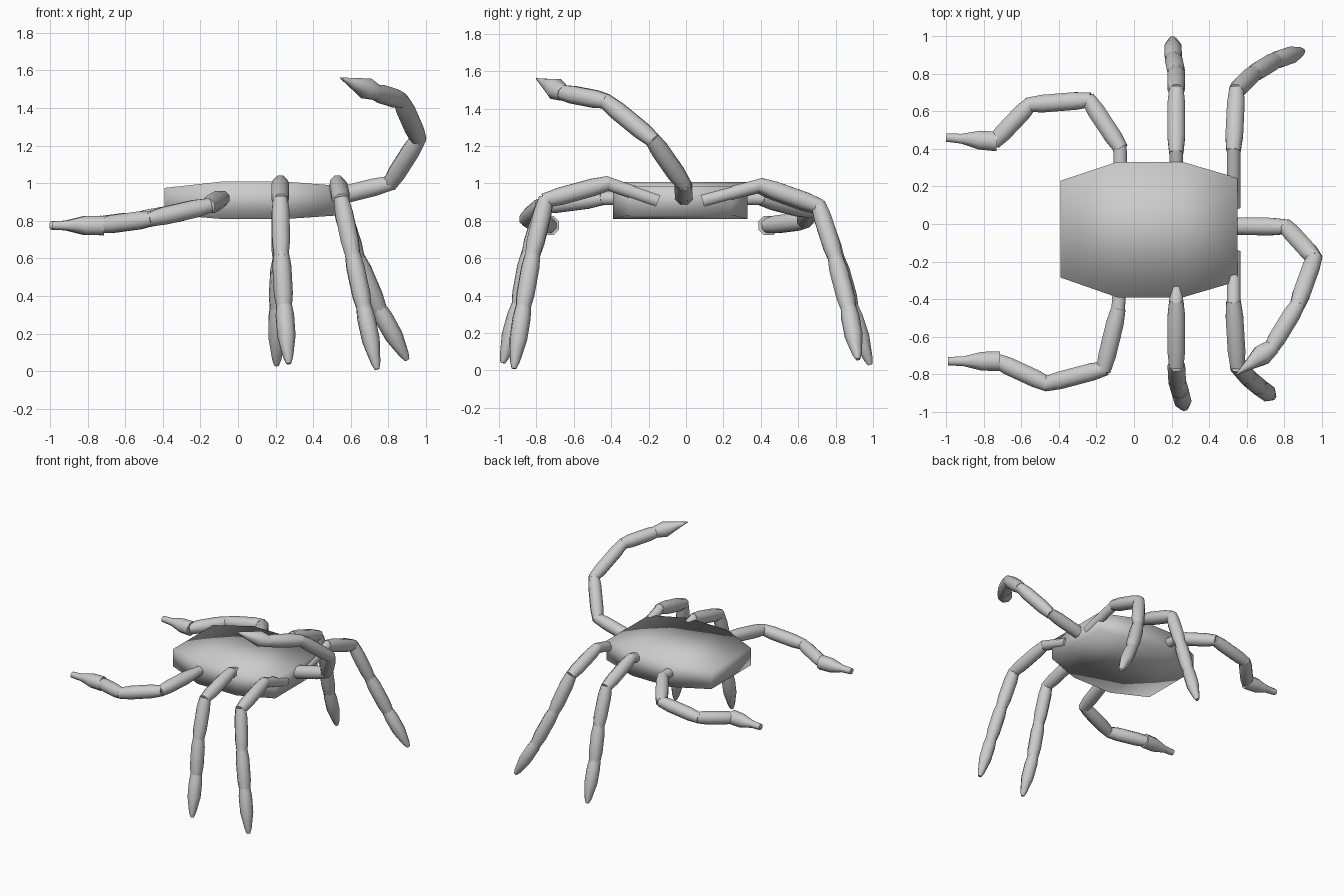
import bpy, bmesh
from math import pi, cos, sin, radians
from mathutils import Vector

if "Cube" in bpy.data.objects:
    bpy.data.objects.remove(bpy.data.objects["Cube"])


def finish(name, bm, angle):
    bmesh.ops.recalc_face_normals(bm, faces=bm.faces)
    me = bpy.data.meshes.new(name)
    bm.to_mesh(me)
    bm.free()
    ob = bpy.data.objects.new(name, me)
    bpy.context.collection.objects.link(ob)
    bpy.ops.object.select_all(action='DESELECT')
    bpy.context.view_layer.objects.active = ob
    ob.select_set(True)
    bpy.ops.object.shade_smooth_by_angle(angle=radians(angle))
    return ob


def loft(name, rings, angle):
    bm = bmesh.new()
    loops = [[bm.verts.new(p) for p in ring] for ring in rings]
    n = len(loops[0])
    for r0, r1 in zip(loops, loops[1:]):
        for i in range(n):
            j = (i + 1) % n
            bm.faces.new((r0[i], r0[j], r1[j], r1[i]))
    bm.faces.new(loops[0][::-1])
    bm.faces.new(loops[-1])
    return finish(name, bm, angle)


# profiles: (fraction along the segment, radius)
LINK = [(0, .038), (.25, .047), (.75, .047), (1, .038)]
HIP = [(0, .036), (1, .036)]
FOOT = [(0, .038), (.2, .046), (.55, .045), (.9, .024), (1, .012)]
CLAW = [(0, .052), (.35, .05), (.7, .026), (1, .022)]
STING = [(0, .04), (.3, .055), (.65, .028), (1, .003)]


def segment(name, a, b, profile, last=False):
    a, b = Vector(a), Vector(b)
    d = (b - a).normalized()
    a = a - d * .012
    b = b if last else b + d * .012
    side = d.cross(Vector((0, 0, 1))).normalized()
    up = side.cross(d)
    rings = []
    for t, r in profile:
        c = a.lerp(b, t)
        rings.append([c + (side * cos(k) + up * sin(k)) * r / cos(pi / 8)
                      for k in [pi / 8 + i * pi / 4 for i in range(8)]])
    loft(name, rings, 50)


def limb(name, pts, first, end):
    n = len(pts) - 1
    for i in range(n):
        prof = first if i == 0 else end if i == n - 1 else LINK
        segment(f"{name}_{i + 1}", pts[i], pts[i + 1], prof, i == n - 1)


# body: tapered box lofted along x (x, y low, y high, z low, z high)
sections = [(-.39, -.285, .23, .835, .975), (-.09, -.39, .33, .81, 1.008),
            (.26, -.39, .33, .81, 1.008), (.55, -.305, .245, .83, .985)]
loft("body", [[(x, y0, z0), (x, y1, z0), (x, y1, z1), (x, y0, z1)]
              for x, y0, y1, z0, z1 in sections], 100)

# walking legs
limb("back_middle_leg", [(.225, .1, .91), (.225, .39, .985), (.225, .71, .87),
     (.225, .81, .59), (.21, .88, .34), (.205, .985, .03)], HIP, FOOT)
limb("back_rear_leg", [(.53, .1, .91), (.53, .4, .99), (.545, .71, .88),
     (.635, .80, .60), (.75, .87, .33), (.90, .92, .06)], HIP, FOOT)
limb("front_middle_leg", [(.225, -.16, .91), (.225, -.42, 1.0), (.225, -.75, .91),
     (.23, -.84, .62), (.245, -.89, .35), (.27, -.98, .04)], HIP, FOOT)
limb("front_rear_leg", [(.53, -.16, .91), (.53, -.42, 1.0), (.55, -.75, .91),
     (.61, -.82, .62), (.67, -.87, .34), (.74, -.92, .01)], HIP, FOOT)

# arms with claws
limb("back_arm", [(-.07, .2, .92), (-.075, .41, .92), (-.24, .66, .855),
     (-.555, .635, .80), (-.74, .44, .775), (-1.0, .46, .775)], HIP, CLAW)
limb("front_arm", [(-.07, -.25, .92), (-.085, -.46, .92), (-.16, -.77, .88),
     (-.465, -.85, .81), (-.725, -.73, .775), (-.99, -.73, .775)], HIP, CLAW)

# curled tail with stinger
limb("tail", [(.45, -.01, .91), (.81, -.015, 1.0), (.96, -.18, 1.235),
     (.87, -.43, 1.44), (.73, -.66, 1.485), (.545, -.80, 1.56)], LINK, STING)
